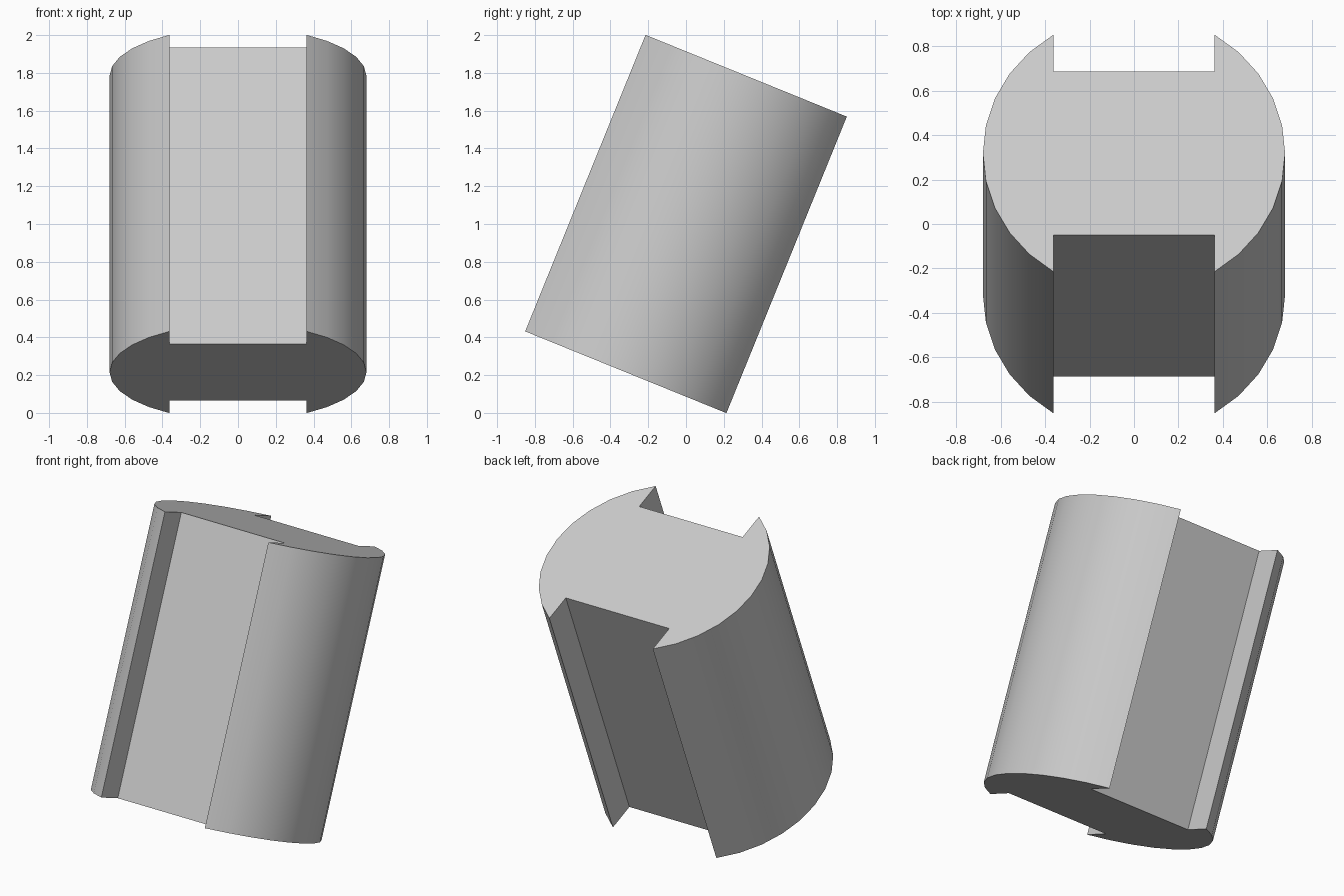
import bpy, bmesh
from math import asin, cos, sin, radians
from mathutils import Matrix

cube = bpy.data.objects.get("Cube")
if cube:
    bpy.data.objects.remove(cube, do_unlink=True)

RADIUS, LENGTH, TILT = 0.68, 1.694, radians(22.1)
SLOT_HALF, SLOT_FLOOR = 0.363, 0.397
STEPS = 10

# Half outline: arc on the +x side, ending in the slot corners
edge = asin(SLOT_HALF / RADIUS)
sweep = radians(90) - edge
half = [(SLOT_HALF, -SLOT_FLOOR)]
for i in range(STEPS + 1):
    a = sweep * (2 * i / STEPS - 1)
    half.append((RADIUS * cos(a), RADIUS * sin(a)))
half.append((SLOT_HALF, SLOT_FLOOR))
outline = half + [(-x, -y) for x, y in half]

# Extrude the slotted round section and tilt it
bm = bmesh.new()
face = bm.faces.new([bm.verts.new((x, y, -LENGTH / 2)) for x, y in outline])
ext = bmesh.ops.extrude_face_region(bm, geom=[face], use_keep_orig=True)
top = [g for g in ext["geom"] if isinstance(g, bmesh.types.BMVert)]
bmesh.ops.translate(bm, verts=top, vec=(0, 0, LENGTH))
bmesh.ops.recalc_face_normals(bm, faces=bm.faces)
bm.transform(Matrix.Translation((0, 0, 1)) @ Matrix.Rotation(-TILT, 4, "X"))
mesh = bpy.data.meshes.new("slotted_cylinder")
bm.to_mesh(mesh)
bm.free()

# Plain grey material
grey = bpy.data.materials.new("light grey")
grey.use_nodes = True
color = (0.6, 0.6, 0.6, 1)
grey.diffuse_color = color
grey.node_tree.nodes["Principled BSDF"].inputs["Base Color"].default_value = color
mesh.materials.append(grey)

body = bpy.data.objects.new("slotted_cylinder", mesh)
bpy.context.collection.objects.link(body)
bpy.ops.object.select_all(action="DESELECT")
body.select_set(True)
bpy.context.view_layer.objects.active = body
bpy.ops.object.shade_smooth_by_angle(angle=radians(30))
